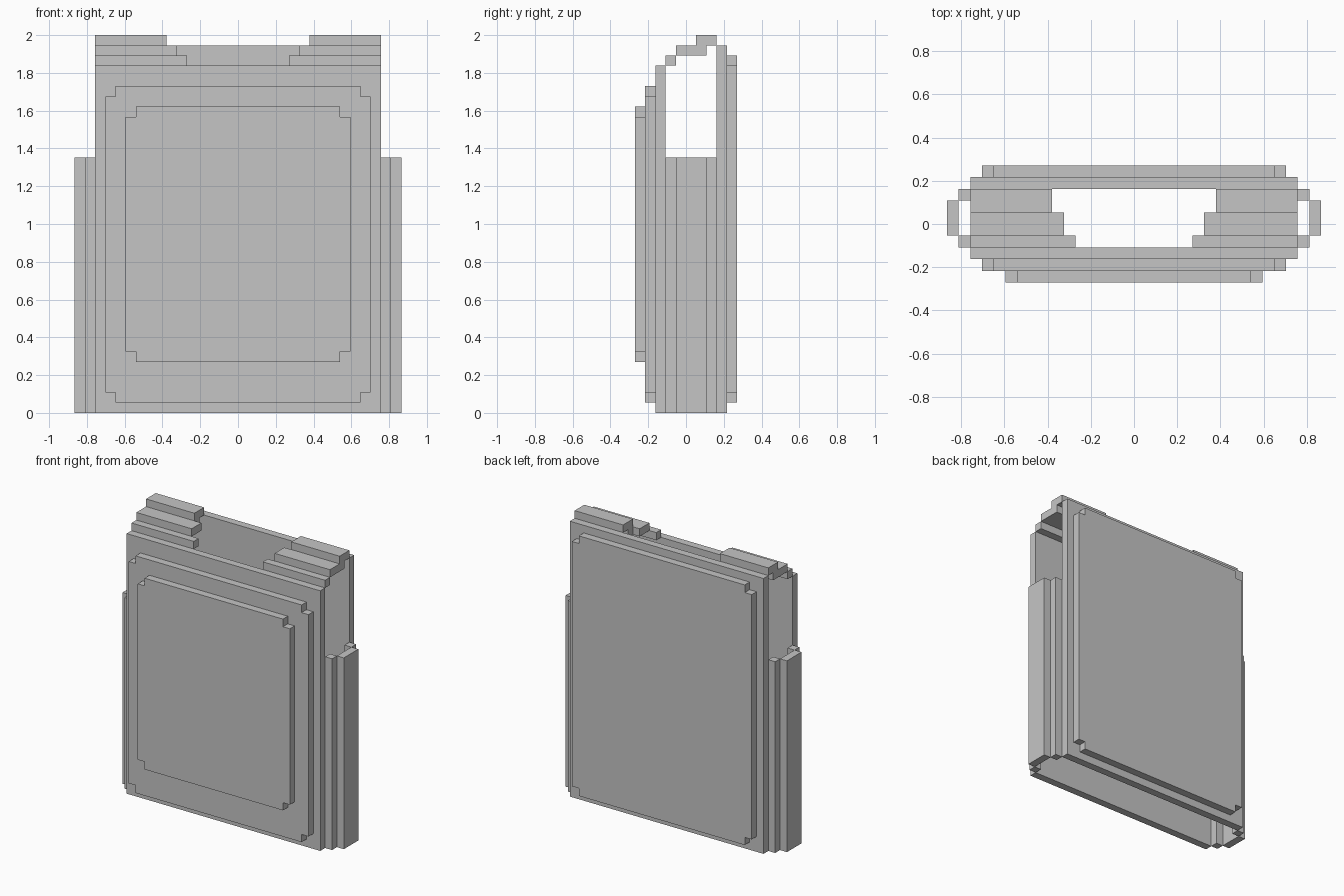
import bpy
import bmesh
from mathutils import Vector

cube = bpy.data.objects.get("Cube")
if cube:
    bpy.data.objects.remove(cube, do_unlink=True)

U = 2 / 37  # one block of the stepped grid

grey = bpy.data.materials.new("light grey")
grey.use_nodes = True
colour = (0.56, 0.56, 0.56, 1)
grey.diffuse_color = colour
grey.node_tree.nodes["Principled BSDF"].inputs["Base Color"].default_value = colour


def plate(name, half, y0, y1, z0, z1, notch=0):
    """Upright plate centred on x, with optional square notches in its corners."""
    if notch:
        n = notch
        corner = [(half - n, z0), (half - n, z0 + n), (half, z0 + n),
                  (half, z1 - n), (half - n, z1 - n), (half - n, z1)]
    else:
        corner = [(half, z0), (half, z1)]
    outline = corner + [(-x, z) for x, z in reversed(corner)]
    prism(name, [Vector((x, y0, z)) for x, z in outline], Vector((0, y1 - y0, 0)))


def block(name, x0, x1, y0, y1, z0, z1):
    base = [(x0, y0), (x1, y0), (x1, y1), (x0, y1)]
    prism(name, [Vector((x, y, z0)) for x, y in base], Vector((0, 0, z1 - z0)))


def prism(name, outline, push):
    bm = bmesh.new()
    face = bm.faces.new([bm.verts.new(p * U) for p in outline])
    new = bmesh.ops.extrude_face_region(bm, geom=[face])["geom"]
    verts = [v for v in new if isinstance(v, bmesh.types.BMVert)]
    bmesh.ops.translate(bm, verts=verts, vec=push * U)
    bmesh.ops.recalc_face_normals(bm, faces=bm.faces)
    mesh = bpy.data.meshes.new(name)
    bm.to_mesh(mesh)
    bm.free()
    mesh.materials.append(grey)
    obj = bpy.data.objects.new(name, mesh)
    bpy.context.collection.objects.link(obj)


# Front layers, from the raised panel inwards
plate("front_raised_panel", 11, -5, -4, 5, 30, notch=1)
plate("front_middle_panel", 13, -4, -3, 1, 32, notch=1)
plate("front_wall", 14, -3, -2, 0, 34)

# Back layers
plate("back_wall", 14, 3, 4, 0, 36)
plate("back_raised_panel", 13, 4, 5, 1, 35, notch=1)

# Side walls and stepped shoulder straps on both sides
for side, s in (("left", 1), ("right", -1)):
    block(f"{side}_side_front_strip", 14 * s, 15 * s, -2, -1, 0, 25)
    block(f"{side}_side_back_strip", 14 * s, 15 * s, 2, 3, 0, 25)
    block(f"{side}_side_wall", 15 * s, 16 * s, -1, 2, 0, 25)
    block(f"{side}_strap_low_step", 5 * s, 14 * s, -2, -1, 34, 35)
    block(f"{side}_strap_middle_step", 6 * s, 14 * s, -1, 1, 35, 36)
    block(f"{side}_strap_top_support", 7 * s, 14 * s, 1, 2, 35, 36)
    block(f"{side}_strap_top_step", 7 * s, 14 * s, 1, 3, 36, 37)
